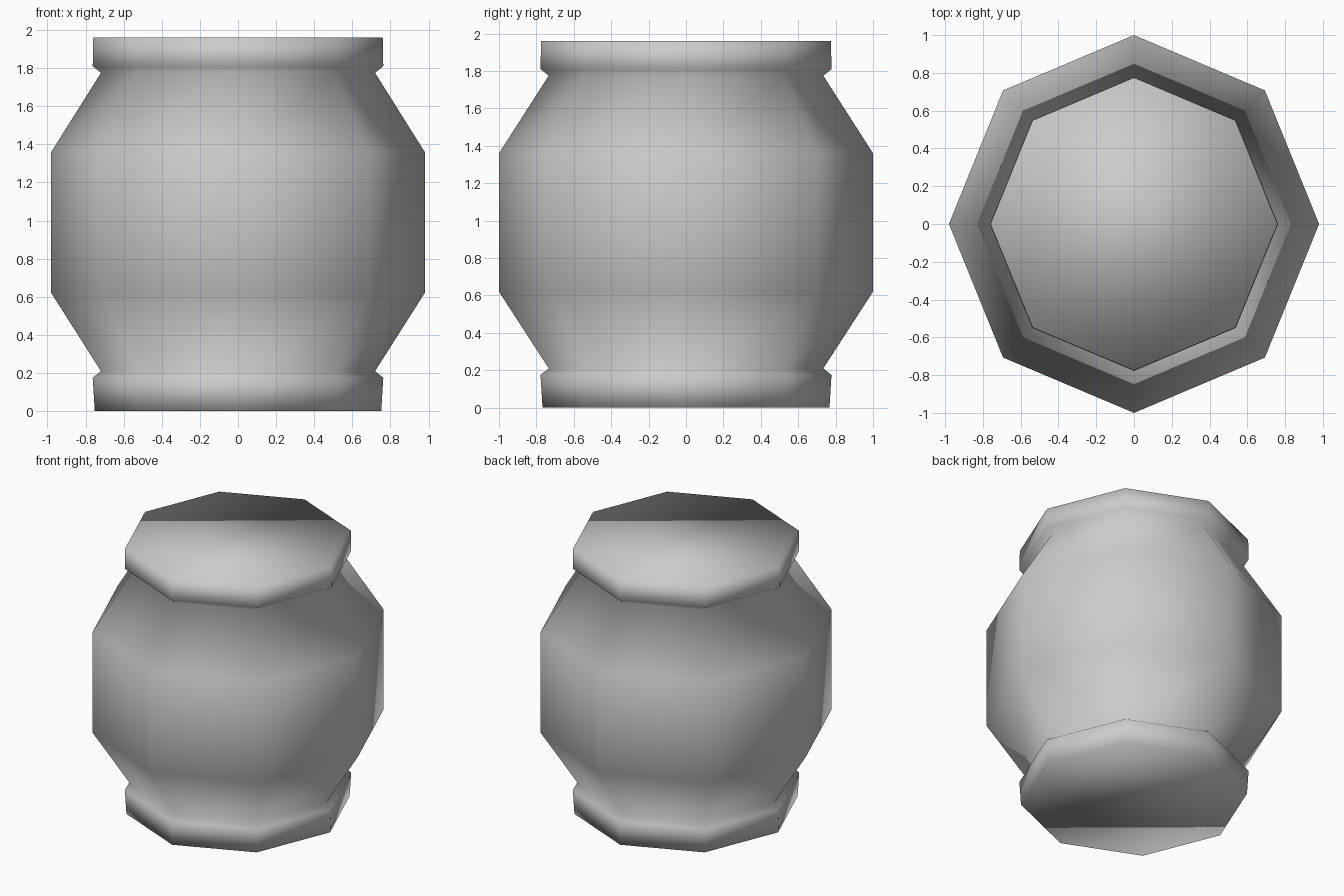
import bpy
import bmesh
from math import cos, sin, tau

cube = bpy.data.objects.get("Cube")
if cube:
    bpy.data.objects.remove(cube, do_unlink=True)

# Plain grey surface
grey = bpy.data.materials.new("plain_grey")
grey.use_nodes = True
colour = (0.6, 0.6, 0.6, 1)
grey.diffuse_color = colour
grey.node_tree.nodes["Principled BSDF"].inputs["Base Color"].default_value = colour

SIDES = 8
WIDTH = 0.98  # slightly narrower across x

# Radius and height, from foot rim up through belly to top rim
PROFILE = [(0.767, 0), (0.778, 0.175), (0.734, 0.21), (1, 0.62),
           (1, 1.36), (0.734, 1.775), (0.778, 1.81), (0.775, 1.96)]


def lathe(name, profile, material):
    bm = bmesh.new()
    rings = []
    for r, z in profile:
        angles = [tau * i / SIDES for i in range(SIDES)]
        rings.append([bm.verts.new((WIDTH * r * cos(a), r * sin(a), z)) for a in angles])
    for low, high in zip(rings, rings[1:]):
        for i in range(SIDES):
            j = (i + 1) % SIDES
            bm.faces.new((low[i], low[j], high[j], high[i]))
    # Flat lid and base
    bm.faces.new(rings[-1])
    bm.faces.new(rings[0][::-1])
    # Smooth across every edge, as on the soft low-poly body
    for face in bm.faces:
        face.smooth = True
    mesh = bpy.data.meshes.new(name)
    bm.to_mesh(mesh)
    bm.free()
    mesh.materials.append(material)
    obj = bpy.data.objects.new(name, mesh)
    bpy.context.collection.objects.link(obj)
    return obj


lathe("barrel", PROFILE, grey)
